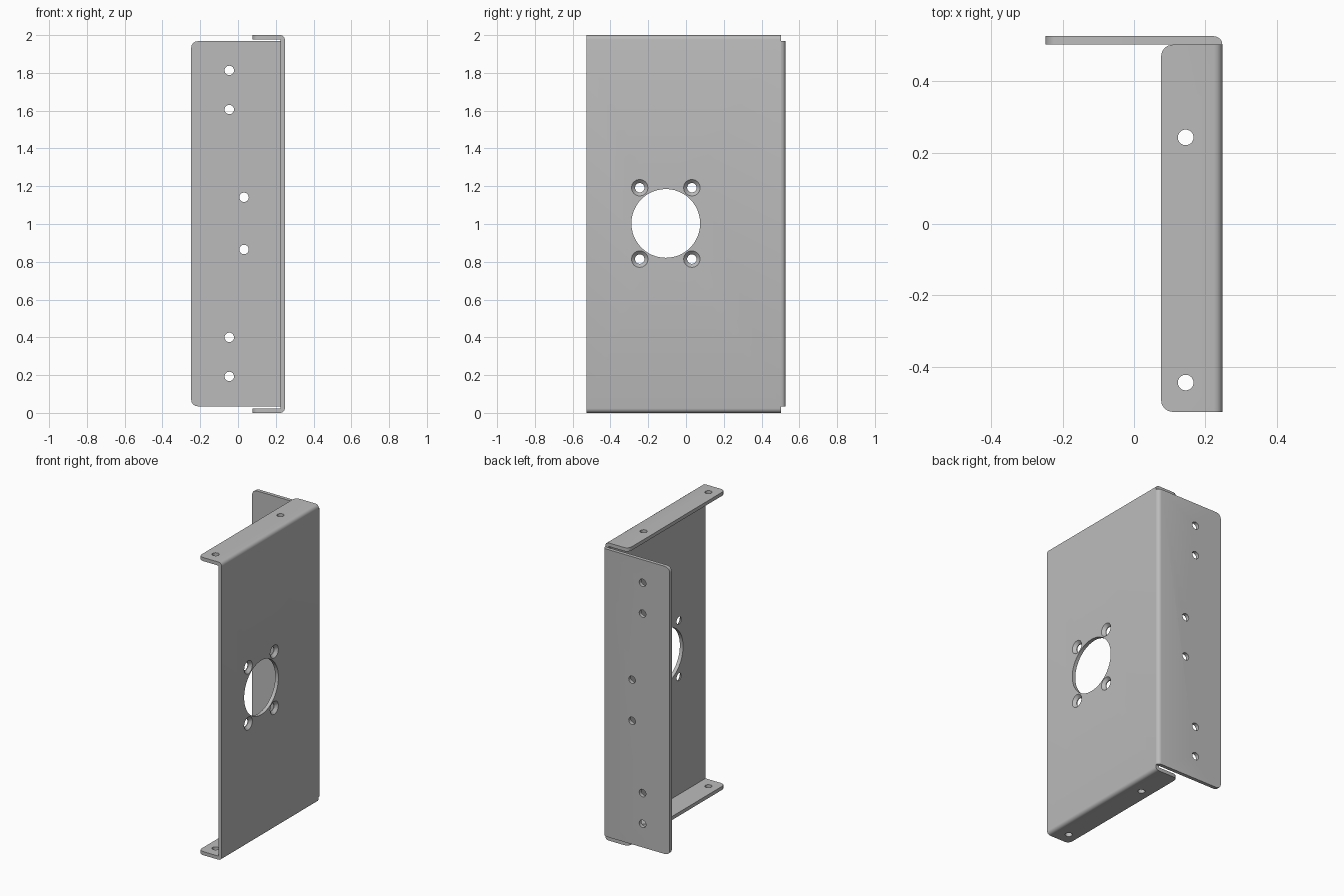
import bpy, bmesh, math
from mathutils import Vector, Matrix

cube = bpy.data.objects.get("Cube")
if cube:
    bpy.data.objects.remove(cube, do_unlink=True)

T = 0.024                      # sheet thickness
X, Y, H = 0.248, 0.527, 2.0    # half width, half depth, height
SEAM = Y - T                   # where the rear bend starts

steel = bpy.data.materials.new("plain_grey_steel")
steel.use_nodes = True
grey = (0.5, 0.5, 0.5, 1)
steel.diffuse_color = grey
steel.node_tree.nodes["Principled BSDF"].inputs["Base Color"].default_value = grey


def bend(cx, cy, start):
    """Quarter-circle outer corner of a bend, as 2D points."""
    angles = [math.radians(start + 22.5 * i) for i in range(5)]
    return [(cx + T * math.cos(a), cy + T * math.sin(a)) for a in angles]


def folded_sheet(name, points, travel, tip_x, thick_axis, radius):
    """Extrude a folded profile and round the free corners of its flanges."""
    bm = bmesh.new()
    face = bm.faces.new([bm.verts.new(p) for p in points])
    grown = bmesh.ops.extrude_face_region(bm, geom=[face])["geom"]
    bmesh.ops.translate(bm, vec=travel, verts=[g for g in grown if isinstance(g, bmesh.types.BMVert)])
    corners = []
    for e in bm.edges:
        a, b = (v.co for v in e.verts)
        along = abs((a - b).normalized()[thick_axis]) > 0.99
        if along and max(a.x, b.x) < tip_x + 0.001:
            corners.append(e)
    bmesh.ops.bevel(bm, geom=corners, offset=radius, segments=4, profile=0.5, affect='EDGES')
    bmesh.ops.recalc_face_normals(bm, faces=bm.faces)
    mesh = bpy.data.meshes.new(name)
    bm.to_mesh(mesh)
    bm.free()
    mesh.materials.append(steel)
    obj = bpy.data.objects.new(name, mesh)
    bpy.context.collection.objects.link(obj)
    return obj


def drill(obj, centre, axis, r1, r2=None, depth=0.1, sides=24):
    """Cut a round or conical hole; r2 is the radius at the positive end."""
    bm = bmesh.new()
    turn = Vector((0, 0, 1)).rotation_difference(Vector(axis)).to_matrix().to_4x4()
    bmesh.ops.create_cone(bm, cap_ends=True, segments=sides, radius1=r1,
                          radius2=r1 if r2 is None else r2, depth=depth,
                          matrix=Matrix.Translation(centre) @ turn)
    mesh = bpy.data.meshes.new("hole_cutter")
    bm.to_mesh(mesh)
    bm.free()
    mesh.materials.append(steel)
    cutter = bpy.data.objects.new("hole_cutter", mesh)
    cutter.hide_render = True
    bpy.context.collection.objects.link(cutter)
    mod = obj.modifiers.new("hole", 'BOOLEAN')
    mod.operation, mod.solver, mod.object = 'DIFFERENCE', 'EXACT', cutter
    bpy.context.view_layer.objects.active = obj
    bpy.ops.object.modifier_apply(modifier=mod.name)
    bpy.data.objects.remove(cutter, do_unlink=True)


# Main plate with a top and a bottom flange
tip = 0.076
inner = X - T
outline = [(tip, 0)] + bend(inner, T, -90) + bend(inner, H - T, 0)
outline += [(tip, H), (tip, H - T), (inner, H - T), (inner, T), (tip, T)]
plate = folded_sheet("main_plate", [(x, -Y, z) for x, z in outline],
                     (0, Y + SEAM, 0), tip, 2, 0.032)

# Rear flange with its bend
low, high = 0.035, 1.968
outline = bend(inner, SEAM, 0) + [(-X, Y), (-X, SEAM), (inner, SEAM)]
flange = folded_sheet("rear_flange", [(x, y, low) for x, y in outline],
                      (0, 0, high - low), -X, 1, 0.035)

# Large opening and four countersunk screw holes
drill(plate, (X, -0.107, 1.003), (1, 0, 0), 0.182, sides=48)
for y in (-0.245, 0.031):
    for z in (0.814, 1.192):
        drill(plate, (X, y, z), (1, 0, 0), 0.025)
        drill(plate, (X, y, z), (1, 0, 0), 0.025, 0.063, 0.038, 16)

# Mounting holes through the top and bottom flanges
for y in (-0.445, 0.243):
    for z in (T / 2, H - T / 2):
        drill(plate, (0.145, y, z), (0, 0, 1), 0.022)

# Mounting holes through the rear flange
for x, heights in ((-0.046, (0.193, 0.4, 1.606, 1.813)), (0.032, (0.865, 1.141))):
    for z in heights:
        drill(flange, (x, Y - T / 2, z), (0, 1, 0), 0.025)

# Smooth bends and holes, crisp sheet edges
for obj in (plate, flange):
    bpy.ops.object.select_all(action='DESELECT')
    obj.select_set(True)
    bpy.context.view_layer.objects.active = obj
    bpy.ops.object.shade_smooth_by_angle(angle=math.radians(30))
